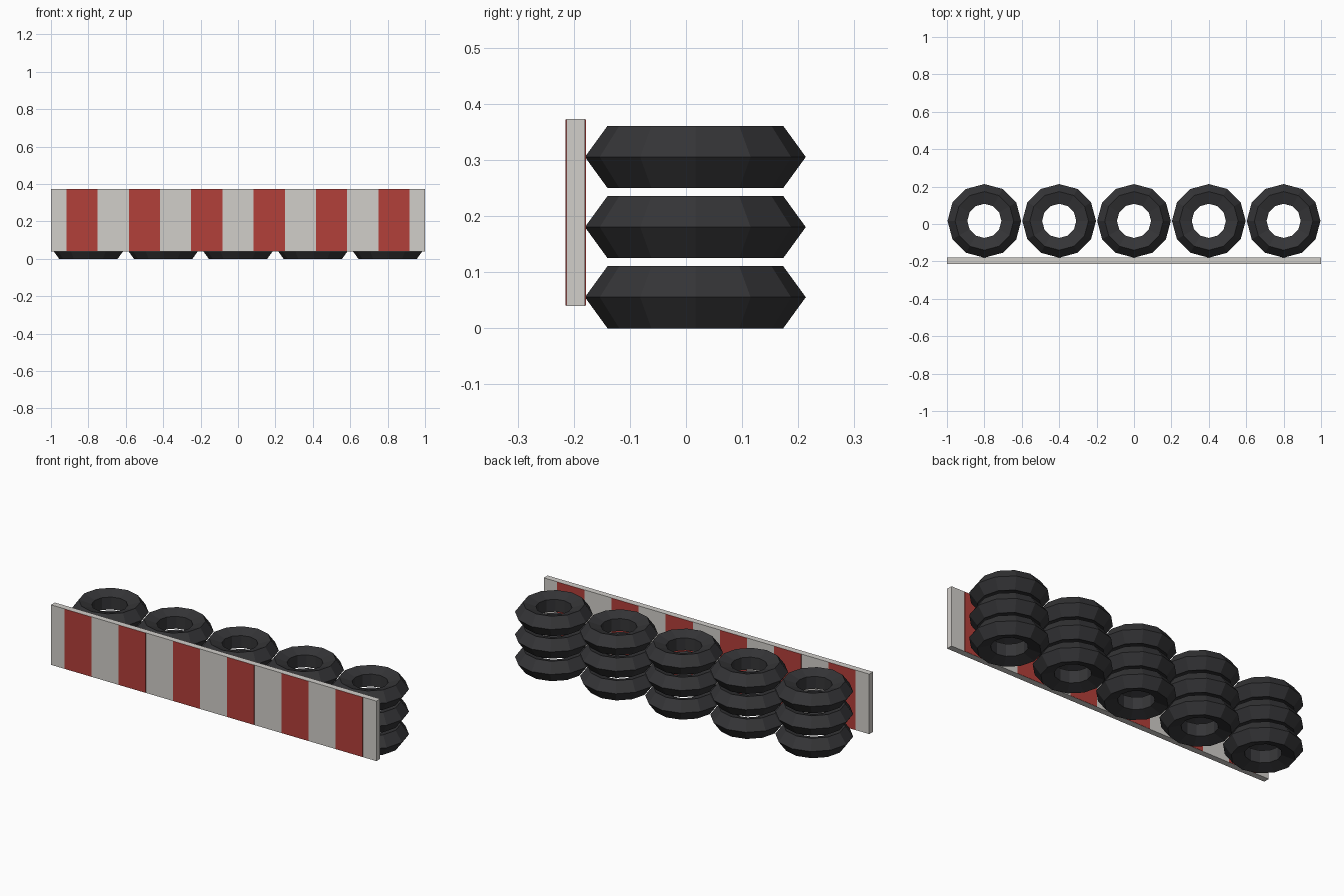
import bpy, bmesh
from math import cos, sin, tau

if "Cube" in bpy.data.objects:
    bpy.data.objects.remove(bpy.data.objects["Cube"])


def material(name, rgb):
    m = bpy.data.materials.new(name)
    m.diffuse_color = (*rgb, 1)
    m.use_nodes = True
    m.node_tree.nodes["Principled BSDF"].inputs["Base Color"].default_value = m.diffuse_color
    return m


RUBBER = material("rubber", (0.035, 0.035, 0.038))
WHITE = material("white_paint", (0.64, 0.62, 0.59))
RED = material("red_paint", (0.45, 0.05, 0.042))


def add_object(name, mesh, mat, loc):
    ob = bpy.data.objects.new(name, mesh)
    ob.location = loc
    bpy.context.collection.objects.link(ob)
    if not mesh.materials:
        mesh.materials.append(mat)
    return ob


def box(name, size, loc, mat):
    bm = bmesh.new()
    bmesh.ops.create_cube(bm, size=1)
    bmesh.ops.scale(bm, vec=size, verts=bm.verts)
    mesh = bpy.data.meshes.new(name)
    bm.to_mesh(mesh)
    bm.free()
    return add_object(name, mesh, mat, loc)


def tyre_mesh(major, minor, segs=12, sides=5):
    """Low-poly ring with a pentagonal section, point facing outwards."""
    bm = bmesh.new()
    rings = []
    for i in range(segs):
        a = tau * i / segs
        ring = []
        for j in range(sides):
            b = tau * j / sides
            r = major + minor * cos(b)
            ring.append(bm.verts.new((r * cos(a), r * sin(a), minor * sin(b))))
        rings.append(ring)
    for i in range(segs):
        p, q = rings[i], rings[(i + 1) % segs]
        for j in range(sides):
            k = (j + 1) % sides
            bm.faces.new((p[j], q[j], q[k], p[k]))
    mesh = bpy.data.meshes.new("tyre")
    bm.to_mesh(mesh)
    bm.free()
    return mesh


# Five stacks of three tyres
tyre = tyre_mesh(0.1385, 0.0583)
for col in range(5):
    for row in range(3):
        add_object(f"tyre_{col + 1}_{row + 1}", tyre, RUBBER,
                   (-0.8 + 0.4 * col, 0.0167, 0.0555 + 0.125 * row))

# Front board with slightly thicker red stripes
box("board", (2.0, 0.0333, 0.3333), (0, -0.1965, 0.2065), WHITE)
for i in range(6):
    box(f"red_stripe_{i + 1}", (1 / 6, 0.0363, 0.332),
        (-5 / 6 + i / 3, -0.1965, 0.2065), RED)
